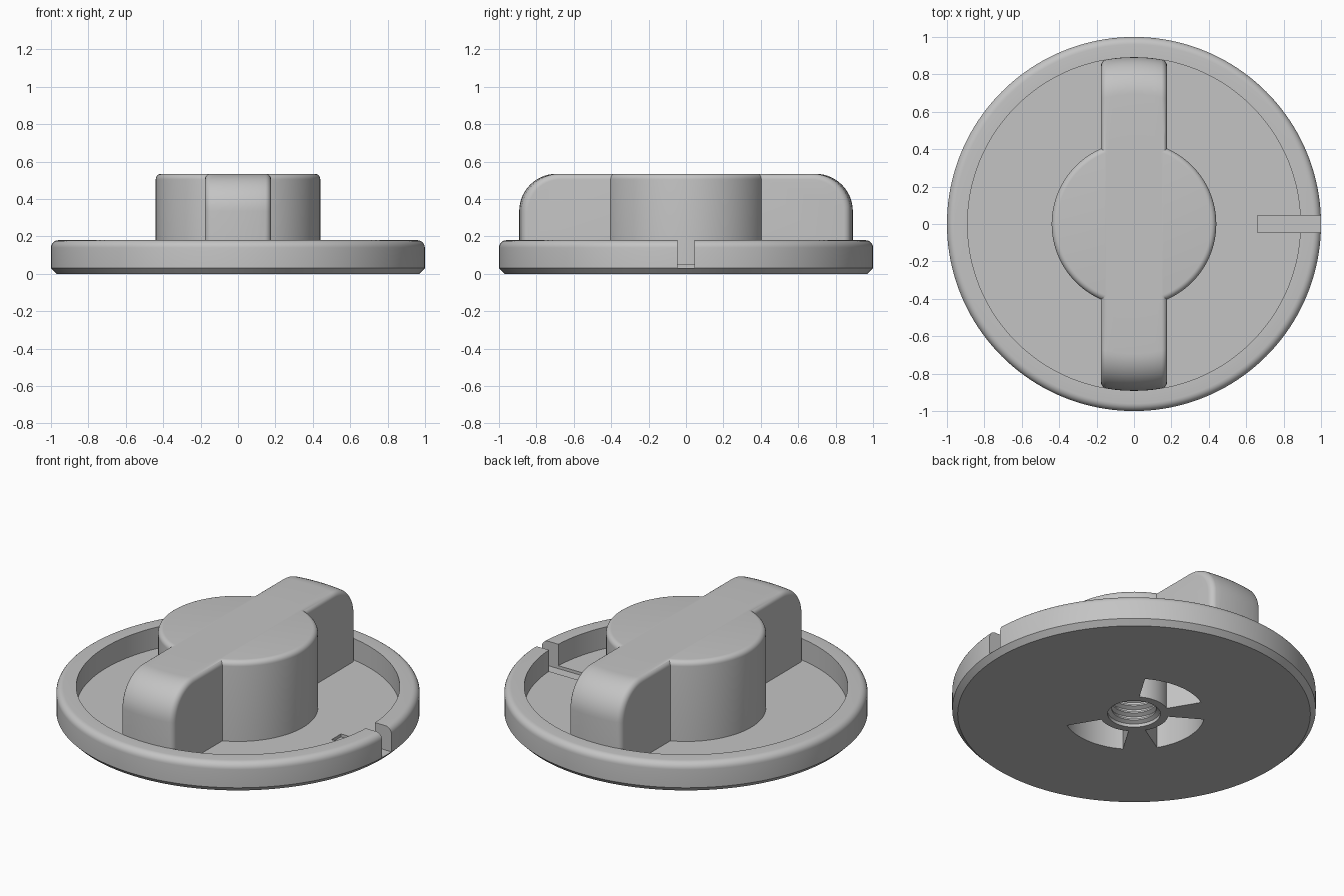
import bpy, bmesh
from math import sin, cos, pi, sqrt, radians

if "Cube" in bpy.data.objects:
    bpy.data.objects.remove(bpy.data.objects["Cube"])

grey = bpy.data.materials.new("plain grey")
grey.use_nodes = True
colour = (0.55, 0.55, 0.55, 1)
grey.diffuse_color = colour
grey.node_tree.nodes["Principled BSDF"].inputs["Base Color"].default_value = colour

TOP, FLOOR, RIM_IN, HUB_R = 0.535, 0.05, 0.89, 0.44


def finish(name, bm):
    bmesh.ops.remove_doubles(bm, verts=bm.verts, dist=1e-5)
    bmesh.ops.recalc_face_normals(bm, faces=bm.faces)
    mesh = bpy.data.meshes.new(name)
    bm.to_mesh(mesh)
    bm.free()
    mesh.materials.append(grey)
    obj = bpy.data.objects.new(name, mesh)
    bpy.context.collection.objects.link(obj)
    return obj


def loft(name, rings, closed=False):
    """Join closed rings of points; cap the ends unless the loft closes on itself."""
    bm = bmesh.new()
    rows = [[bm.verts.new(p) for p in ring] for ring in rings]
    pairs = list(zip(rows, rows[1:])) + ([(rows[-1], rows[0])] if closed else [])
    for a, b in pairs:
        for i in range(len(a)):
            j = (i + 1) % len(a)
            bm.faces.new((a[i], a[j], b[j], b[i]))
    if not closed:
        bm.faces.new(rows[0])
        bm.faces.new(rows[-1])
    return finish(name, bm)


def lathe(name, profile, steps=128):
    return loft(name, [[(r * cos(2 * pi * i / steps), r * sin(2 * pi * i / steps), z)
                        for i in range(steps)] for r, z in profile])


def arc(cx, cz, rad, a0, a1, n):
    return [(cx + rad * cos(radians(a0 + (a1 - a0) * i / n)),
             cz + rad * sin(radians(a0 + (a1 - a0) * i / n))) for i in range(n + 1)]


def combine(target, other, operation):
    mod = target.modifiers.new(other.name, "BOOLEAN")
    mod.operation, mod.object, mod.solver = operation, other, "EXACT"
    bpy.context.view_layer.objects.active = target
    bpy.ops.object.modifier_apply(modifier=mod.name)
    bpy.data.objects.remove(other)


# Dished base plate: bottom chamfer, rounded rim, recessed floor
plate = lathe("knob_body", [(0.97, 0), (1, 0.03)] + arc(0.96, 0.14, 0.04, 0, 90, 6)
              + [(RIM_IN, 0.18), (RIM_IN, FLOOR)], 160)

# Round hub with softened top edge
hub = lathe("hub", [(HUB_R, 0.035)] + arc(HUB_R - 0.03, TOP - 0.03, 0.03, 0, 90, 6))


# Grip bar: each slice is the rounded end profile, pulled in near the long edges
def bar_slice(x, inset, reach=0.892, bend=0.2, base=0.035):
    half = [(reach - inset, base)]
    half += arc(reach - bend, TOP - bend, bend - inset, 0, 90, 14)
    half = [(x, sqrt(r * r - x * x), z) for r, z in half]
    return half + [(px, -py, pz) for px, py, pz in reversed(half)]


W, F = 0.177, 0.03
edge = [(W - F + F * sin(radians(a)), F - F * cos(radians(a))) for a in range(0, 91, 15)]
slices = [(-x, d) for x, d in reversed(edge)]
slices += [(-W + F + (2 * W - 2 * F) * i / 8, 0) for i in range(1, 8)] + edge
bar = loft("grip_bar", [bar_slice(x, d) for x, d in slices])

combine(hub, bar, "UNION")
combine(plate, hub, "UNION")

# Index slot through the rim on the +x side
slot = loft("slot", [[(x, -0.045, 0.032), (x, 0.045, 0.032), (x, 0.045, 0.3), (x, -0.045, 0.3)]
                     for x in (0.66, 1.1)])
combine(plate, slot, "DIFFERENCE")

# Threaded bore in the underside
thread = [(0.145, -0.05), (0.145, 0.02)]
for i in range(6):
    z = 0.02 + 0.045 * i
    thread += [(0.122, z + 0.012), (0.122, z + 0.022), (0.145, z + 0.034), (0.145, z + 0.045)]
combine(plate, lathe("thread", thread, 64), "DIFFERENCE")

# Three curved pockets around the bore
for k in (1, 2, 3):
    rings = []
    for i in range(17):
        a = radians(90 * k - 31 + 62 * i / 16)
        rings.append([(r * cos(a), r * sin(a), z)
                      for r, z in ((0.19, -0.05), (0.39, -0.05), (0.39, 0.3), (0.19, 0.3))])
    combine(plate, loft("pocket", rings), "DIFFERENCE")

bpy.ops.object.select_all(action="DESELECT")
plate.select_set(True)
bpy.context.view_layer.objects.active = plate
bpy.ops.object.shade_smooth_by_angle(angle=radians(30))
